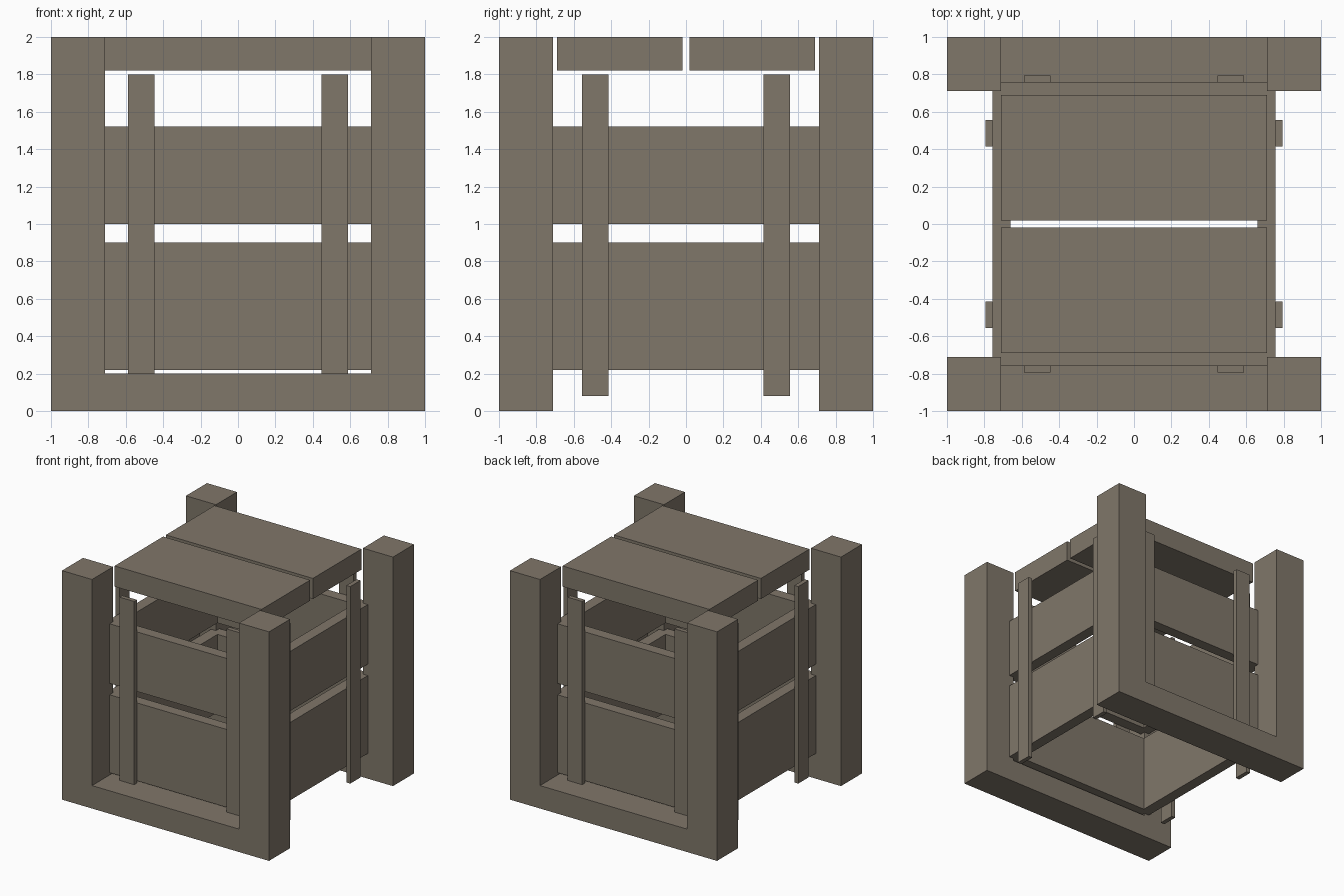
import bpy
import bmesh
from mathutils import Matrix
from math import pi

cube = bpy.data.objects.get("Cube")
if cube:
    bpy.data.objects.remove(cube, do_unlink=True)

# Single weathered wood colour
COLOR = (0.216, 0.184, 0.144, 1.0)
wood = bpy.data.materials.new("weathered_wood")
wood.use_nodes = True
wood.diffuse_color = COLOR
bsdf = next(n for n in wood.node_tree.nodes if n.type == 'BSDF_PRINCIPLED')
bsdf.inputs["Base Color"].default_value = COLOR


def finish(name, bm):
    bmesh.ops.recalc_face_normals(bm, faces=bm.faces)
    mesh = bpy.data.meshes.new(name)
    bm.to_mesh(mesh)
    bm.free()
    mesh.materials.append(wood)
    obj = bpy.data.objects.new(name, mesh)
    bpy.context.collection.objects.link(obj)
    return obj


def box(name, xs, ys, zs, turn=0.0):
    """Box between coordinate pairs, then turned about the z axis."""
    bm = bmesh.new()
    bmesh.ops.create_cube(bm, size=1)
    for v in bm.verts:
        v.co = [pair[c > 0] for pair, c in zip((xs, ys, zs), v.co)]
    bm.transform(Matrix.Rotation(turn, 4, 'Z'))
    return finish(name, bm)


def u_frame(name, y0, y1):
    """Two posts joined by a bottom beam, as one extruded profile."""
    outline = [(-1, 0), (1, 0), (1, 2), (INNER, 2), (INNER, BEAM_TOP),
               (-INNER, BEAM_TOP), (-INNER, 2), (-1, 2)]
    bm = bmesh.new()
    face = bm.faces.new([bm.verts.new((x, y0, z)) for x, z in outline])
    out = bmesh.ops.extrude_face_region(bm, geom=[face])
    for v in out["geom"]:
        if isinstance(v, bmesh.types.BMVert):
            v.co.y = y1
    return finish(name, bm)


INNER = 0.71       # inner edge of the posts
BEAM_TOP = 0.2
PANEL_IN, PANEL_OUT, STRAP_OUT = 0.66, 0.757, 0.795

# Front and back frames
u_frame("front_frame", -1, -INNER)
u_frame("back_frame", INNER, 1)

# Two lid boards with a narrow gap
box("front_lid_board", (-INNER, INNER), (-0.69, -0.019), (1.82, 2))
box("back_lid_board", (-INNER, INNER), (0.019, 0.69), (1.82, 2))

# Wall panels and vertical straps, repeated on the four sides
for i, side in enumerate(("front", "left", "back", "right")):
    turn = i * pi / 2
    wall = (-PANEL_OUT, -PANEL_IN)
    box(side + "_lower_panel", (-INNER, INNER), wall, (0.22, 0.9), turn)
    box(side + "_upper_panel", (-INNER, INNER), wall, (1.0, 1.52), turn)
    near, far = (0.446, 0.587) if i % 2 == 0 else (0.414, 0.555)
    for label, xs in (("a", (-far, -near)), ("b", (near, far))):
        box(f"{side}_strap_{label}", xs, (-STRAP_OUT, -PANEL_OUT),
            (0.08, 1.8), turn)
